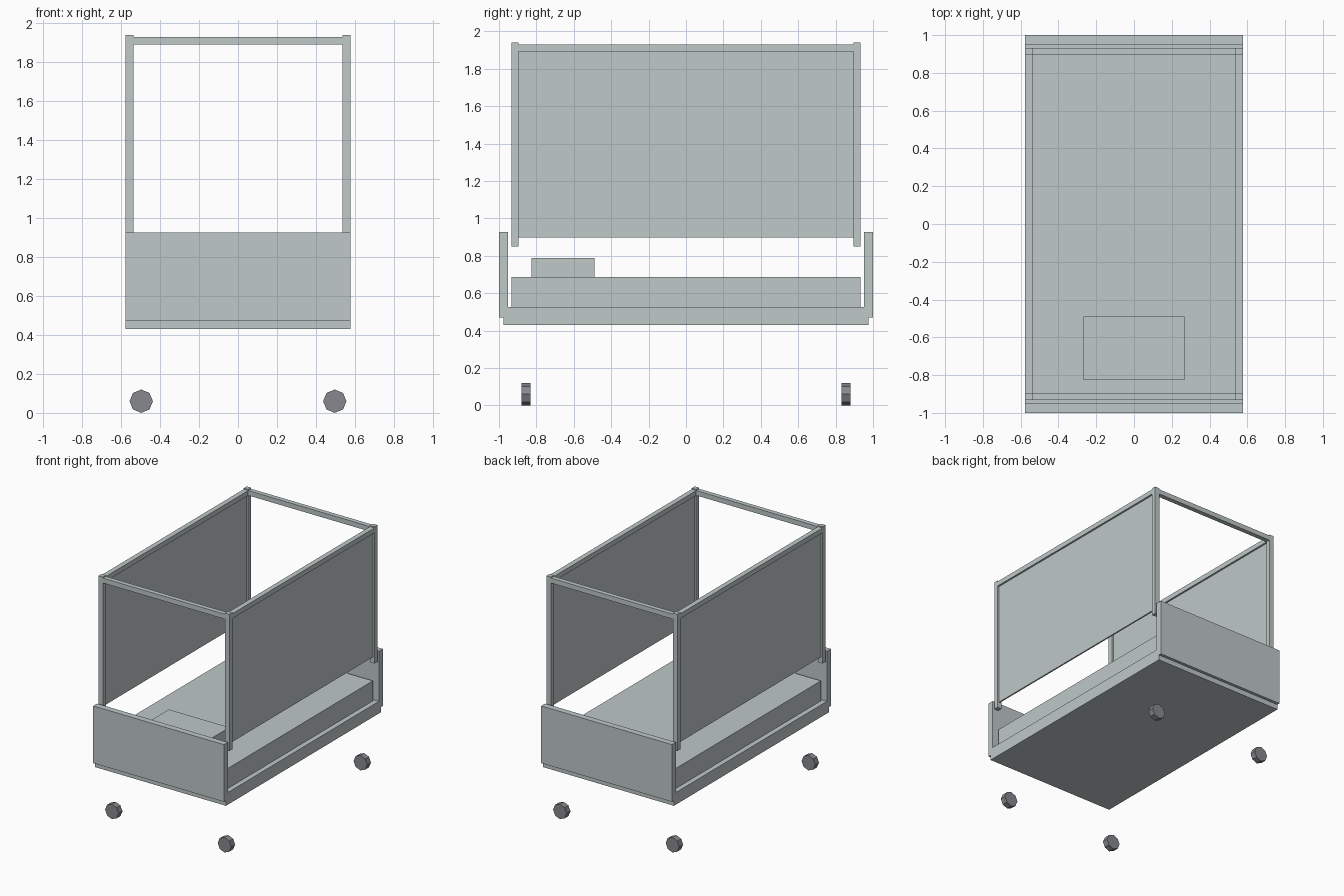
import bpy
from math import pi

cube = bpy.data.objects.get("Cube")
if cube:
    bpy.data.objects.remove(cube, do_unlink=True)


def material(name, color):
    m = bpy.data.materials.new(name)
    m.use_nodes = True
    m.diffuse_color = color
    m.node_tree.nodes["Principled BSDF"].inputs["Base Color"].default_value = color
    return m


PALE = material("pale grey", (0.52, 0.58, 0.58, 1))
DARK = material("wheel grey", (0.24, 0.25, 0.27, 1))


def box(name, x, y, z):
    """Box from (low, high) pairs on each axis."""
    mid = [(a + b) / 2 for a, b in (x, y, z)]
    bpy.ops.mesh.primitive_cube_add(size=1, location=mid)
    o = bpy.context.object
    o.name = name
    o.scale = [b - a for a, b in (x, y, z)]
    bpy.ops.object.transform_apply(location=False, rotation=False, scale=True)
    o.data.materials.append(PALE)
    return o


def span(a, b, side):
    return tuple(sorted((a * side, b * side)))


def both(a):
    return (-a, a)


W, IN_X = 0.577, 0.537          # outer and inner half width
POST_Y, IN_Y = 0.933, 0.896     # outer and inner post faces along the length
RAIL_Z = (1.892, 1.931)

# Bed base, mattress and pillow
box("bed_base", both(W), both(0.976), (0.43, 0.527))
box("mattress", both(IN_X), both(POST_Y), (0.527, 0.687))
box("pillow", both(0.267), (-0.826, -0.49), (0.687, 0.787))

# End boards and cross rails
for side, end in ((-1, "front"), (1, "back")):
    box(end + "_end_board", both(W), span(0.951, 1.0, side), (0.471, 0.927))
    box(end + "_top_rail", both(IN_X), span(IN_Y, POST_Y, side), RAIL_Z)

# Long rails with the thin side screens hung below them
for side, hand in ((-1, "right"), (1, "left")):
    box(hand + "_top_rail", span(IN_X, W, side), both(IN_Y), RAIL_Z)
    box(hand + "_screen", span(0.551, 0.563, side), both(IN_Y), (0.898, RAIL_Z[0]))

# Corner posts and eight-sided wheels
for sx, hand in ((-1, "right"), (1, "left")):
    for sy, end in ((-1, "front"), (1, "back")):
        box(f"{end}_{hand}_post", span(IN_X, W, sx), span(IN_Y, POST_Y, sy), (0.85, 1.94))
        bpy.ops.mesh.primitive_cylinder_add(
            vertices=8, radius=0.06, depth=0.048,
            location=(0.497 * sx, 0.856 * sy, 0.06), rotation=(pi / 2, 0, 0))
        wheel = bpy.context.object
        wheel.name = f"{end}_{hand}_wheel"
        wheel.data.materials.append(DARK)
